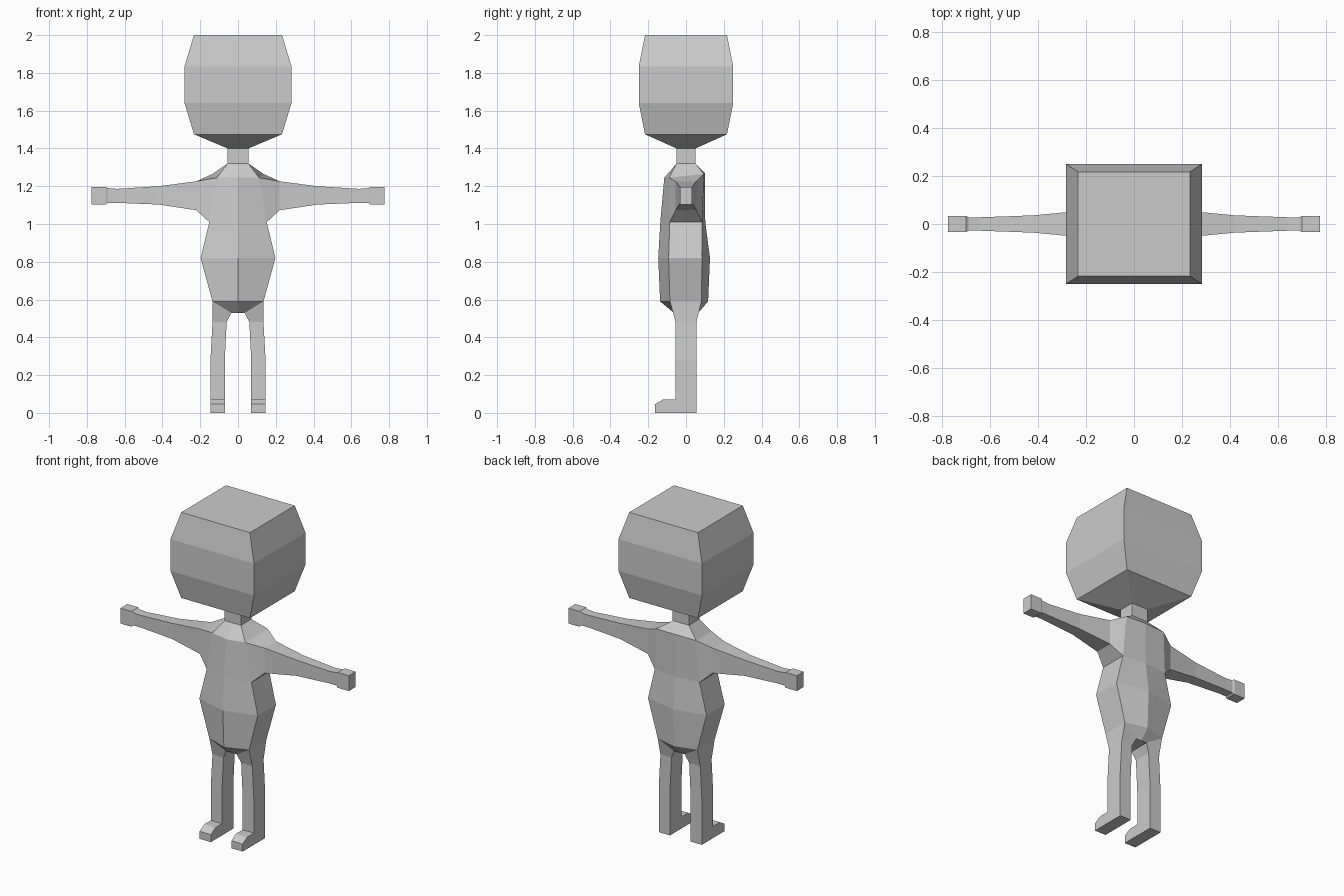
import bpy, bmesh

if "Cube" in bpy.data.objects:
    bpy.data.objects.remove(bpy.data.objects["Cube"])


def skin(bm, rings, closed=True, skip=(), cap=False):
    """Quads between successive rings; skip holds (segment, side) pairs left open."""
    n = len(rings[0])
    for i, (a, b) in enumerate(zip(rings, rings[1:])):
        for j in range(n if closed else n - 1):
            if (i, j) not in skip:
                k = (j + 1) % n
                face(bm, [a[j], a[k], b[k], b[j]])
    if cap:
        face(bm, rings[-1])


def face(bm, pts):
    bm.faces.new([bm.verts.new(p) for p in pts])


def finish(bm, name):
    # mirror to the other side, weld and orient
    for f in list(bm.faces):
        face(bm, [(-v.co.x, v.co.y, v.co.z) for v in f.verts])
    bmesh.ops.remove_doubles(bm, verts=bm.verts, dist=0.001)
    bmesh.ops.recalc_face_normals(bm, faces=bm.faces)
    me = bpy.data.meshes.new(name)
    bm.to_mesh(me)
    bm.free()
    ob = bpy.data.objects.new(name, me)
    bpy.context.collection.objects.link(ob)


def half_box(x, y, z):
    return [(0, -y, z), (x, -y, z), (x, y, z), (0, y, z)]


# head and neck
bm = bmesh.new()
skin(bm, [half_box(*r) for r in (
    (.055, .05, 1.32), (.055, .05, 1.40), (.233, .217, 1.475),
    (.283, .25, 1.64), (.283, .25, 1.835), (.233, .217, 2.0))],
    closed=False, cap=True)
finish(bm, "head_and_neck")

# torso: centre front, side front, side back, centre back
bm = bmesh.new()
torso = [
    [(0, -.137, .59), (.135, -.085, .59), (.135, .082, .59), (0, .117, .59)],
    [(0, -.147, .82), (.198, -.092, .82), (.198, .085, .82), (0, .127, .82)],
    [(0, -.136, 1.01), (.152, -.086, 1.01), (.152, .086, 1.01), (0, .102, 1.01)],
    [(0, -.115, 1.245), (.112, -.09, 1.245), (.135, .095, 1.265), (0, .1, 1.268)],
    half_box(.055, .05, 1.32)]
skin(bm, torso, closed=False, skip={(2, 1)})

# arm, grown from the open side panel
arm = [[torso[2][1], torso[2][2], torso[3][2], torso[3][1]]]
for x, y, lo, hi in ((.22, .055, 1.073, 1.226), (.42, .036, 1.103, 1.2),
                     (.64, .028, 1.112, 1.186), (.69, .028, 1.112, 1.19),
                     (.70, .033, 1.103, 1.197), (.775, .033, 1.103, 1.197)):
    arm.append([(x, -y, lo), (x, y, lo), (x, y, hi), (x, -y, hi)])
skin(bm, arm, cap=True)

# crotch
f0, f1 = (0, -.065, .53), (.036, -.065, .53)
b0, b1 = (0, .065, .53), (.036, .065, .53)
cf, sf, sb, cb = torso[0]
face(bm, [cf, sf, f1, f0])
face(bm, [cb, sb, b1, b0])
face(bm, [f0, f1, b1, b0])

# leg, with its lowest front face left open for the foot
leg = [[sf, sb, b1, f1]]
for xi, xo, z in ((.06, .135, .48), (.07, .146, .28), (.07, .146, .072), (.07, .146, 0)):
    leg.append([(xo, -.055, z), (xo, .055, z), (xi, .055, z), (xi, -.055, z)])
skin(bm, leg, skip={(3, 3)}, cap=True)

# foot
toe = [[(.07, y, 0), (.146, y, 0), (.146, y, h), (.07, y, h)]
       for y, h in ((-.055, .072), (-.12, .072), (-.163, .046))]
skin(bm, toe, cap=True)
finish(bm, "body")
